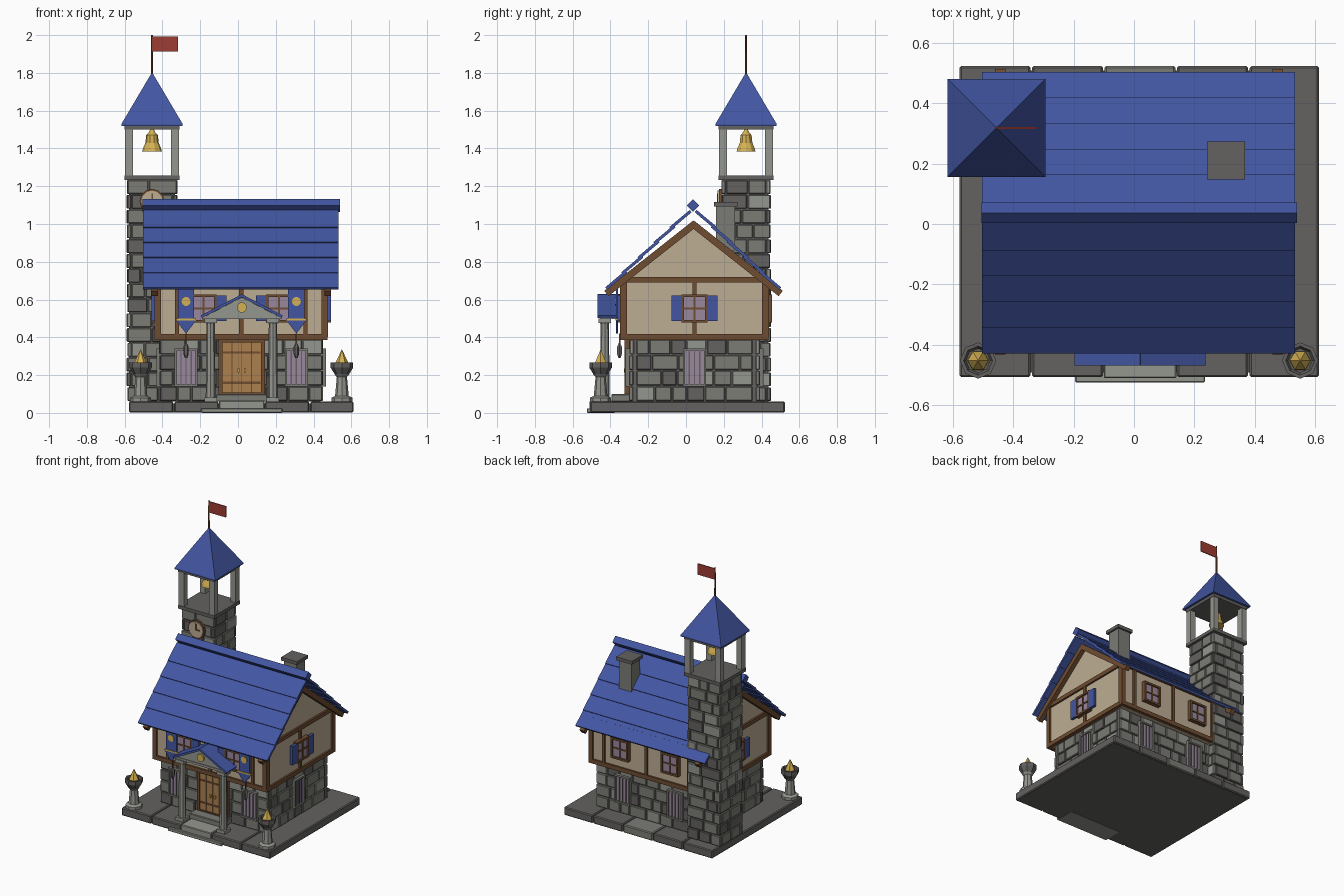
import bpy, bmesh, math, random
from mathutils import Matrix, Vector, Euler

random.seed(7)
if "Cube" in bpy.data.objects:
    bpy.data.objects.remove(bpy.data.objects["Cube"])


def material(name, code):
    srgb = [int(code[i:i + 2], 16) / 255 for i in (0, 2, 4)]
    col = [((c + 0.055) / 1.055) ** 2.4 for c in srgb] + [1]
    m = bpy.data.materials.new(name)
    m.use_nodes = True
    m.diffuse_color = col
    m.node_tree.nodes["Principled BSDF"].inputs["Base Color"].default_value = col
    return m


DARK = material("dark stone", "646260")
MID = material("mid stone", "7c7c76")
LIGHT = material("light stone", "94968e")
PLASTER = material("plaster", "beae94")
WOOD = material("brown timber", "6e4c30")
OAK = material("door wood", "ac8050")
BLUE = material("blue paint", "4256a2")
GOLD = material("gold", "d4b254")
GLASS = material("mauve glass", "9a889e")
RED = material("red cloth", "9e3c32")


def finish(name, bm, mats, bevel=0):
    bmesh.ops.recalc_face_normals(bm, faces=bm.faces)
    me = bpy.data.meshes.new(name)
    bm.to_mesh(me)
    bm.free()
    for m in mats:
        me.materials.append(m)
    ob = bpy.data.objects.new(name, me)
    bpy.context.collection.objects.link(ob)
    if bevel:
        mod = ob.modifiers.new("chamfer", "BEVEL")
        mod.width, mod.segments = bevel, 1
    return ob


def add_box(bm, loc, size, rot=(0, 0, 0), index=0):
    mat = Matrix.LocRotScale(Vector(loc), Euler(rot), Vector(size))
    for v in bmesh.ops.create_cube(bm, size=1, matrix=mat)["verts"]:
        for f in v.link_faces:
            f.material_index = index


def box(name, loc, size, mat, rot=(0, 0, 0), bevel=0):
    bm = bmesh.new()
    add_box(bm, loc, size, rot)
    return finish(name, bm, [mat], bevel)


def prism(name, pts, depth, loc, mat, turn=0):
    """Extrude an upright outline (u, z) through its depth."""
    bm = bmesh.new()
    a, b = [[bm.verts.new((u, d, z)) for u, z in pts] for d in (-depth / 2, depth / 2)]
    bm.faces.new(a)
    bm.faces.new(b)
    for i in range(len(pts)):
        j = (i + 1) % len(pts)
        bm.faces.new((a[i], a[j], b[j], b[i]))
    bm.transform(Matrix.Translation(loc) @ Matrix.Rotation(turn, 4, "Z"))
    return finish(name, bm, [mat])


def lathe(name, profile, sides, loc, mat, phase=0):
    bm = bmesh.new()
    rings = [[bm.verts.new((r * math.cos(phase + math.tau * k / sides),
                            r * math.sin(phase + math.tau * k / sides), z))
              for k in range(sides)] for r, z in profile]
    for a, b in zip(rings, rings[1:]):
        for k in range(sides):
            n = (k + 1) % sides
            bm.faces.new((a[k], a[n], b[n], b[k]))
    bm.faces.new(rings[0])
    bm.faces.new(rings[-1])
    bm.transform(Matrix.Translation(loc))
    return finish(name, bm, [mat])


def masonry(name, centre, hx, hy, z0, z1, rows, inset=0):
    """Dark core with staggered stone blocks on all four sides."""
    t, gap = 0.022, 0.006
    cx, cy = centre
    box(name + "_core", (cx, cy, (z0 + z1) / 2), (2 * hx - t, 2 * hy - t, z1 - z0), DARK)
    bm = bmesh.new()
    h = (z1 - z0) / rows
    for row in range(rows):
        z = z0 + h * (row + 0.5)
        for side in range(4):
            half, out = (hx, hy) if side % 2 == 0 else (hy, hx)
            if side % 2:
                half -= inset
            if (row + side) % 2 and not inset:
                half -= t
            u = -half
            while u < half - 0.01:
                w = random.uniform(0.07, 0.14)
                if half - u - w < 0.05:
                    w = half - u
                n = out - t / 2 + random.uniform(-0.003, 0.003)
                p = Matrix.Rotation(side * math.pi / 2, 3, "Z") @ Vector((u + w / 2, -n, 0))
                add_box(bm, (cx + p.x, cy + p.y, z), (w - gap, t, h - gap),
                        (0, 0, side * math.pi / 2), random.choice((0, 1, 1, 1, 2)))
                u += w
    finish(name + "_stones", bm, [DARK, MID, LIGHT], 0.004)


CX, CY = 0.017, 0.045


def on_wall(name, side, u, n, z, size, mat):
    """Box on a house wall: side 0 front, 1 left, 2 back, 3 right."""
    a = side * math.pi / 2
    p = Matrix.Rotation(a, 3, "Z") @ Vector((u, -n, 0))
    return box(name, (CX + p.x, CY + p.y, z), size, mat, (0, 0, a))


def frame(name, side, u, n, z, w, h, mat, t=0.014):
    for s in (-1, 1):
        on_wall(name + "_jamb", side, u + s * w / 2, n, z, (t, 0.03, h + t), mat)
        on_wall(name + "_rail", side, u, n, z + s * h / 2, (w, 0.03, t), mat)


def upper_window(side, u, n, shutters):
    z = 0.553
    on_wall("upper_pane", side, u, n, z, (0.12, 0.016, 0.13), GLASS)
    frame("upper_window", side, u, n + 0.004, z, 0.125, 0.135, WOOD)
    on_wall("upper_mullion", side, u, n + 0.004, z, (0.009, 0.02, 0.13), WOOD)
    on_wall("upper_crossbar", side, u, n + 0.004, z, (0.12, 0.02, 0.009), WOOD)
    for s in (-1, 1) if shutters else ():
        on_wall("shutter", side, u + s * 0.096, n + 0.008, z, (0.054, 0.02, 0.135), BLUE)


def lower_window(side, u, n):
    z = 0.24
    on_wall("lower_pane", side, u, n, z, (0.105, 0.016, 0.19), GLASS)
    frame("lower_window", side, u, n + 0.004, z, 0.11, 0.19, MID, 0.012)
    for k in (-1, 0, 1):
        on_wall("window_bar", side, u + k * 0.027, n + 0.01, z, (0.007, 0.008, 0.2), DARK)


# Paved base and steps
for i in range(5):
    xs = (-0.58, -0.34, -0.1, 0.14, 0.38, 0.615)
    box("base_slab", ((xs[i] + xs[i + 1]) / 2, 0.008, 0.031), (xs[i + 1] - xs[i] - 0.006, 1.03, 0.058),
        MID if i == 2 else DARK, bevel=0.006)
box("base_core", (0.017, 0.008, 0.025), (1.17, 1.0, 0.048), DARK)
box("lower_step", (0.02, -0.45, 0.012), (0.43, 0.15, 0.024), LIGHT, bevel=0.004)
box("upper_step", (0.02, -0.44, 0.04), (0.24, 0.14, 0.05), LIGHT, bevel=0.004)
box("door_step", (0.02, -0.34, 0.08), (0.27, 0.11, 0.04), MID, bevel=0.004)

# Stone ground floor
masonry("ground_floor", (CX, CY), 0.432, 0.345, 0.06, 0.39, 4, 0.035)

# Timber framed upper floor with gables
prism("upper_floor", [(-0.38, 0.39), (0.38, 0.39), (0.38, 0.7), (0, 1.0), (-0.38, 0.7)],
      0.89, (CX, CY, 0), PLASTER, math.pi / 2)
for side in range(4):
    half, n = (0.457, 0.38) if side % 2 == 0 else (0.39, 0.445)
    for z in (0.402, 0.705):
        on_wall("floor_beam", side, 0, n, z, (2 * half, 0.026, 0.03), WOOD)
    for s in (-1, 1):
        on_wall("corner_post", side, s * (half - 0.016), n, 0.553, (0.032, 0.027, 0.3), WOOD)
    posts = (0,) if side % 2 else (-0.34, 0, 0.34)
    for u in posts:
        on_wall("wall_post", side, u, n, 0.553, (0.022, 0.022, 0.29), WOOD)
    for u in (0,) if side % 2 else (-0.2, 0.2):
        upper_window(side, u, n + 0.012, side != 2)
    low = {0: (-0.292, 0.292), 1: (0,), 2: (-0.21, 0.21), 3: (0,)}[side]
    for u in low:
        lower_window(side, u, 0.43 if side % 2 else 0.345)

# Barge boards and overlapping roof rows
for s in (-1, 1):
    for x in (-0.442, 0.476):
        box("barge_board", (x, 0.04 + s * 0.226, 0.818), (0.035, 0.6, 0.036), WOOD,
            (-s * math.atan(0.79), 0, 0))
    for i in range(5):
        d = 0.067 + 0.085 * i
        box("roof_row", (0.015, 0.038 + s * d, 1.072 - 0.94 * (d - 0.015)), (1.035, 0.14, 0.016),
            BLUE, (-s * math.radians(40), 0, 0))
box("roof_ridge", (0.017, 0.037, 1.098), (1.045, 0.048, 0.048), BLUE, (math.pi / 4, 0, 0))

# Chimney
box("chimney", (0.305, 0.21, 0.98), (0.1, 0.1, 0.24), MID)
box("chimney_cap", (0.305, 0.21, 1.104), (0.126, 0.126, 0.024), DARK)

# Bell tower
TX, TY = -0.455, 0.318
masonry("tower", (TX, TY), 0.133, 0.13, 0.06, 1.235, 15)
box("belfry_floor", (TX, TY, 1.245), (0.292, 0.292, 0.024), DARK)
box("belfry_beam", (TX, TY, 1.51), (0.292, 0.292, 0.022), DARK)
for sx in (-1, 1):
    for sy in (-1, 1):
        box("belfry_post", (TX + sx * 0.122, TY + sy * 0.122, 1.38), (0.042, 0.042, 0.25), LIGHT)
q = math.sqrt(2)
lathe("tower_roof", [(0.162 * q, 1.52), (0.162 * q, 1.53), (0.15 * q, 1.55), (0.003, 1.8)], 4,
      (TX, TY, 0), BLUE, math.pi / 4)
lathe("bell", [(0.052, 1.385), (0.048, 1.4), (0.035, 1.43), (0.031, 1.47), (0.016, 1.486), (0.008, 1.505)],
      10, (TX, TY, 0), GOLD)
lathe("flag_pole", [(0.006, 1.78), (0.005, 2.0)], 6, (TX, TY, 0), WOOD)
box("flag", (TX + 0.07, TY, 1.952), (0.134, 0.006, 0.08), RED)

# Tower clock
for name, r, y, mat in (("clock_rim", 0.066, 0.184, WOOD), ("clock_face", 0.057, 0.178, PLASTER)):
    pts = [(r * math.cos(math.tau * k / 12), r * math.sin(math.tau * k / 12)) for k in range(12)]
    prism(name, pts, 0.02, (TX, y, 1.12), mat)
box("clock_minute_hand", (TX, 0.166, 1.14), (0.008, 0.006, 0.045), WOOD)
box("clock_hour_hand", (TX + 0.014, 0.166, 1.12), (0.03, 0.006, 0.008), WOOD)

# Door with planks and straps
for k in range(4):
    on_wall("door_plank", 0, (k - 1.5) * 0.052 + 0.003, 0.35, 0.24, (0.048, 0.02, 0.285), OAK)
on_wall("door_back", 0, 0.003, 0.344, 0.24, (0.21, 0.02, 0.285), WOOD)
frame("door", 0, 0.003, 0.355, 0.24, 0.224, 0.285, WOOD, 0.02)
for z in (0.16, 0.32):
    on_wall("door_strap", 0, 0.003, 0.36, z, (0.2, 0.008, 0.012), WOOD)
for s in (-1, 1):
    on_wall("door_handle", 0, 0.003 + s * 0.018, 0.365, 0.225, (0.01, 0.014, 0.02), GOLD)

# Porch columns, pediment and roof
for s in (-1, 1):
    x = 0.02 + s * 0.165
    lathe("porch_column", [(0.026, 0.08), (0.022, 0.47), (0.03, 0.485)], 8, (x, -0.43, 0), LIGHT)
    for z in (0.07, 0.488):
        box("column_block", (x, -0.43, z), (0.066, 0.066, 0.024), LIGHT)
    box("porch_roof", (0.02 + s * 0.105, -0.4, 0.566), (0.245, 0.135, 0.014), BLUE,
        (0, s * math.atan(0.52), 0))
box("porch_lintel", (0.02, -0.4, 0.505), (0.42, 0.11, 0.016), LIGHT)
prism("pediment", [(-0.19, 0.513), (0.19, 0.513), (0, 0.612)], 0.1, (0.02, -0.4, 0), LIGHT)
disc = [(math.cos(math.tau * k / 10), math.sin(math.tau * k / 10)) for k in range(10)]
prism("pediment_medallion", [(0.027 * a, 0.027 * b) for a, b in disc], 0.012, (0.02, -0.454, 0.558), GOLD)

# Banners and hanging lanterns, braziers on the corners
for s in (-1, 1):
    x = CX + s * 0.292
    prism("banner", [(-0.043, 0.5), (0.043, 0.5), (0.043, 0.655), (-0.043, 0.655)], 0.01, (x, -0.366, 0), BLUE)
    prism("banner_tip", [(-0.052, 0.488), (0, 0.42), (0.052, 0.488)], 0.01, (x, -0.366, 0), BLUE)
    box("banner_trim", (x, -0.366, 0.494), (0.106, 0.014, 0.01), GOLD)
    prism("banner_medallion", [(0.024 * a, 0.024 * b) for a, b in disc], 0.012, (x, -0.37, 0.59), GOLD)
    box("lantern_chain", (x, -0.352, 0.39), (0.008, 0.008, 0.06), WOOD)
    lathe("lantern", [(0.006, 0.29), (0.014, 0.31), (0.014, 0.35), (0.004, 0.37)], 6, (x, -0.352, 0), DARK)
    at = (0.017 + s * 0.533, -0.452, 0)
    lathe("brazier_stand", [(0.056, 0.06), (0.056, 0.08), (0.036, 0.09), (0.027, 0.19), (0.04, 0.205)],
          8, at, LIGHT)
    lathe("brazier_bowl", [(0.035, 0.2), (0.06, 0.24), (0.06, 0.268), (0.048, 0.268), (0.04, 0.25)],
          8, at, DARK)
    lathe("brazier_flame", [(0.036, 0.245), (0.034, 0.265), (0.001, 0.335)], 6, at, GOLD)
